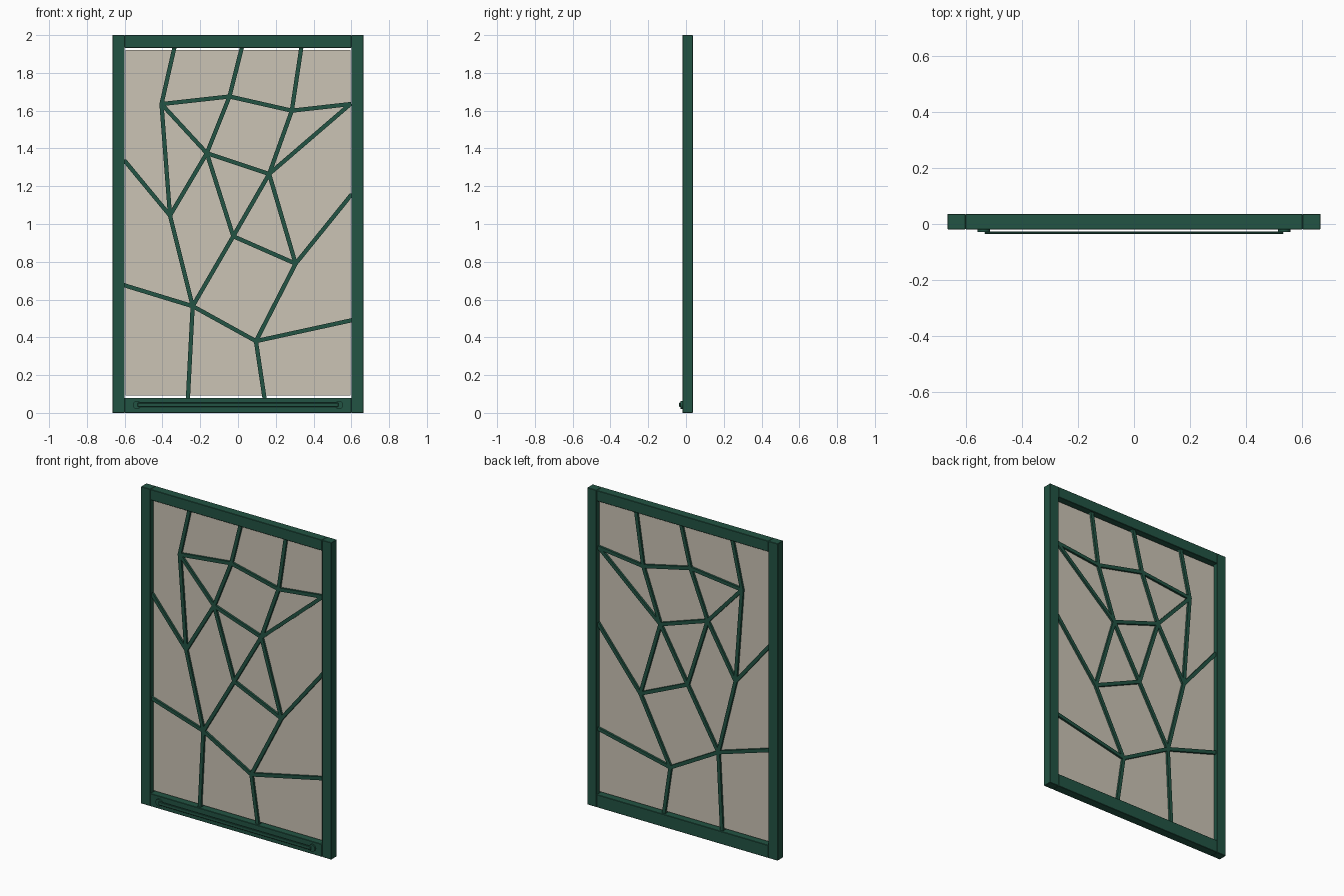
import bpy
import math
from mathutils import Vector

if "Cube" in bpy.data.objects:
    bpy.data.objects.remove(bpy.data.objects["Cube"], do_unlink=True)


def material(name, colour):
    mat = bpy.data.materials.new(name)
    mat.use_nodes = True
    mat.diffuse_color = (*colour, 1)
    mat.node_tree.nodes["Principled BSDF"].inputs["Base Color"].default_value = (*colour, 1)
    return mat


GREEN = material("dark green paint", (0.016, 0.087, 0.056))
TAN = material("warm beige panel", (0.60, 0.55, 0.46))


def finish(obj, name, mat, bevel):
    obj.name = name
    obj.data.materials.append(mat)
    if bevel:
        mod = obj.modifiers.new("edge chamfer", "BEVEL")
        mod.width = bevel
        mod.segments = 1
    return obj


def box(name, low, high, mat=GREEN, bevel=0.0):
    low, high = Vector(low), Vector(high)
    bpy.ops.mesh.primitive_cube_add(size=1, location=(low + high) / 2)
    obj = bpy.context.object
    obj.scale = high - low
    bpy.ops.object.transform_apply(location=False, rotation=False, scale=True)
    return finish(obj, name, mat, bevel)


# Frame
FRONT, BACK = -0.019, 0.036
MID = (FRONT + BACK) / 2
OUTER, INNER = 0.665, 0.6
SILL, HEAD = 0.08, 1.933
for side, label in ((-1, "right"), (1, "left")):
    xs = sorted((side * INNER, side * OUTER))
    box(label + "_post", (xs[0], FRONT, 0), (xs[1], BACK, 2), bevel=0.002)
box("bottom_rail", (-INNER, FRONT, 0), (INNER, BACK, SILL), bevel=0.002)
box("top_rail", (-INNER, FRONT, HEAD), (INNER, BACK, 2), bevel=0.002)

# Panel, with a narrow gap around it
box("panel", (-0.595, MID - 0.003, 0.091), (0.595, MID + 0.003, 1.92), TAN)

# Branching bars: joints in the front plane, then the pairs they link
joints = {
    "a": (-0.405, 1.635), "b": (-0.045, 1.675), "c": (0.285, 1.6),
    "d": (0.595, 1.635), "e": (-0.165, 1.375), "f": (0.165, 1.265),
    "g": (-0.36, 1.045), "h": (-0.025, 0.935), "i": (0.305, 0.79),
    "j": (-0.24, 0.565), "k": (0.095, 0.38),
    "t": (-0.337, HEAD), "u": (0.02, HEAD), "v": (0.335, HEAD),
    "l": (-INNER, 1.335), "m": (-INNER, 0.675),
    "r": (INNER, 1.155), "s": (INNER, 0.49),
    "x": (-0.265, SILL), "y": (0.14, SILL),
}
links = ("at bu cv ab bc cd ae ag eg be ef cf df eh fh fi hi hj gj gl jm jk ik "
         "ir ks jx ky").split()
BAR_WIDTH, BAR_DEPTH = 0.022, 0.032
for start, end in links:
    p, q = Vector(joints[start]), Vector(joints[end])
    span, centre = q - p, (p + q) / 2
    half = Vector((span.length / 2 + 0.004, BAR_DEPTH / 2, BAR_WIDTH / 2))
    bar = box("lattice_bar", -half, half)
    bar.location = (centre.x, MID, centre.y)
    bar.rotation_euler.y = -math.atan2(span.y, span.x)

# Pull bar on the bottom rail
box("pull_bar", (-0.532, -0.036, 0.031), (0.532, -0.027, 0.054), bevel=0.003)
for side, label in ((-1, "right"), (1, "left")):
    bpy.ops.mesh.primitive_cylinder_add(
        vertices=16, radius=0.022, depth=0.012,
        location=(side * 0.535, -0.023, 0.042), rotation=(math.pi / 2, 0, 0))
    finish(bpy.context.object, label + "_pull_mount", GREEN, 0)
    bpy.ops.object.shade_smooth_by_angle()
